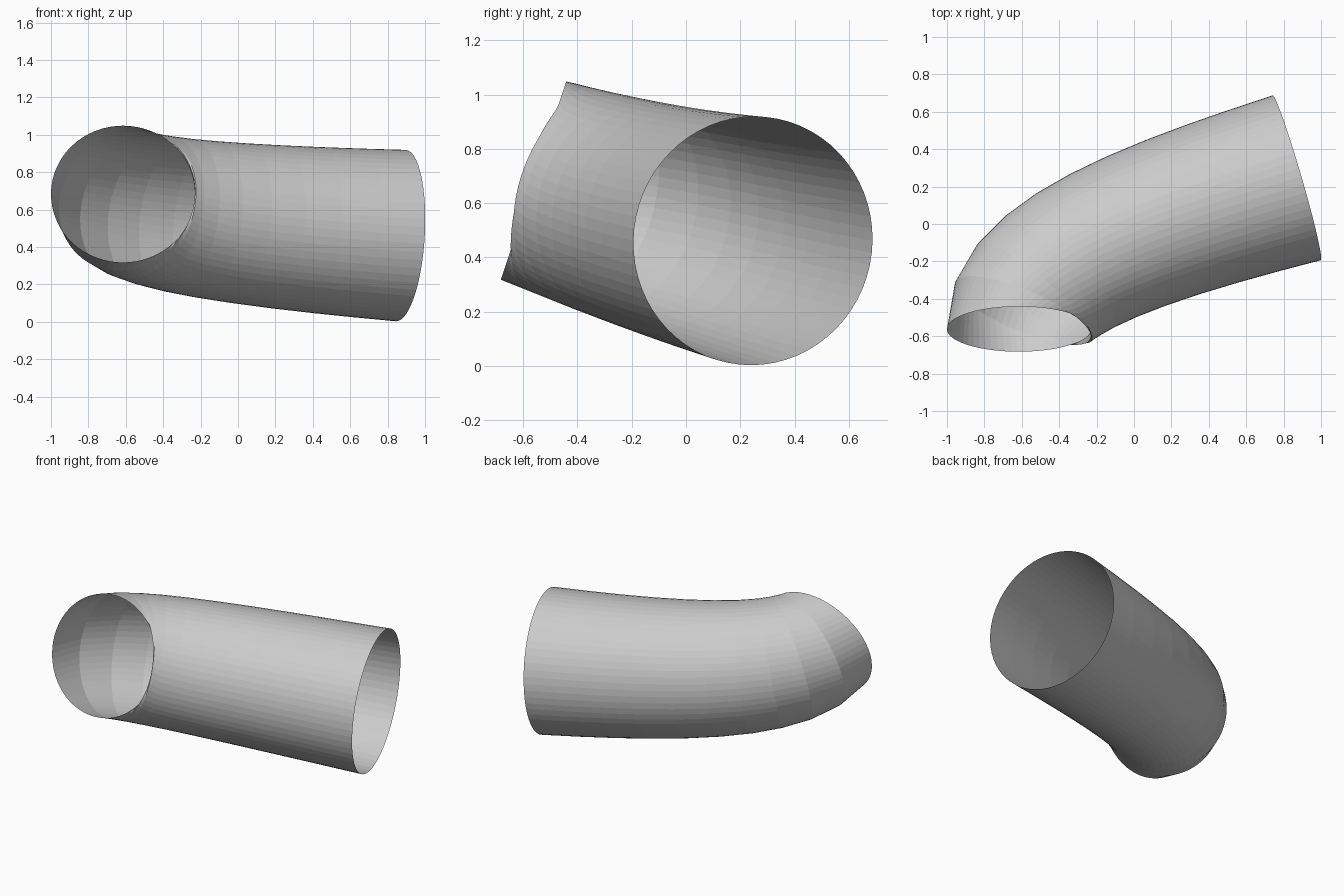
import bpy, bmesh, math
from mathutils import Vector

if "Cube" in bpy.data.objects:
    bpy.data.objects.remove(bpy.data.objects["Cube"])

SIDES, STEPS = 64, 10
R0, R1 = 0.385, 0.459

# Bezier centre line: tight bend at the front left, nearly straight to the right
p0 = Vector((-0.615, -0.562, 0.683))
p3 = Vector((0.87, 0.247, 0.461))
p1 = p0 + 0.36 * Vector((0, -0.946, 0.312)).normalized() * -1
p2 = p3 - 0.8 * Vector((0.96, 0.28, -0.057)).normalized()

def centre(t):
    s = 1 - t
    return s**3 * p0 + 3*s*s*t * p1 + 3*s*t*t * p2 + t**3 * p3

def tangent(t):
    s = 1 - t
    return (s*s * (p1 - p0) + 2*s*t * (p2 - p1) + t*t * (p3 - p2)).normalized()

# Open, thin-walled, widening tube
bm = bmesh.new()
rings = []
for i in range(STEPS + 1):
    t = i / STEPS
    c, d = centre(t), tangent(t)
    side = d.cross(Vector((0, 0, 1))).normalized()
    up = side.cross(d)
    r = R0 + (R1 - R0) * t
    rings.append([bm.verts.new(c + r * (math.cos(a) * side + math.sin(a) * up))
                  for a in (2 * math.pi * k / SIDES for k in range(SIDES))])
for a, b in zip(rings, rings[1:]):
    for k in range(SIDES):
        n = (k + 1) % SIDES
        bm.faces.new((a[k], a[n], b[n], b[k]))
mesh = bpy.data.meshes.new("bent_pipe")
bm.to_mesh(mesh)
bm.free()
bpy.context.collection.objects.link(bpy.data.objects.new("bent_pipe", mesh))
